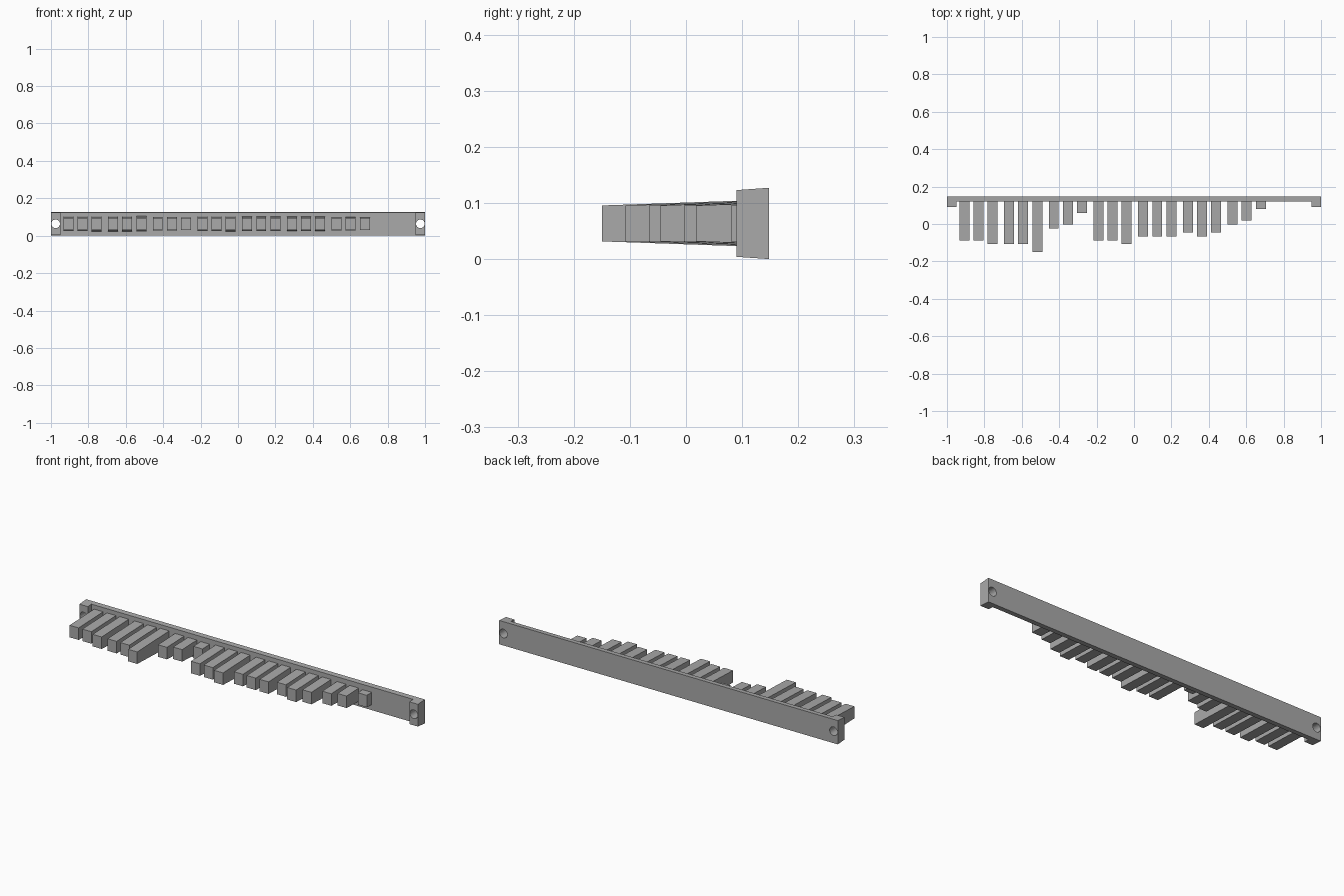
import bpy, bmesh

old = bpy.data.objects.get("Cube")
if old:
    bpy.data.objects.remove(old)

grey = bpy.data.materials.new("plain_grey")
grey.use_nodes = True
COLOUR = (0.4, 0.4, 0.4, 1)
grey.diffuse_color = COLOUR
grey.node_tree.nodes["Principled BSDF"].inputs["Base Color"].default_value = COLOUR

MID = 0.0635                      # height of the centre line
DRAFT = 0.035                     # casting slope on tops and undersides
BACK, PLATE_FRONT, POST_FRONT = 0.148, 0.12, 0.09


def drafted_block(name, x, width, front, back, half_front, half_back):
    """Box whose half height changes from front to back."""
    bm = bmesh.new()
    bmesh.ops.create_cube(bm, size=1)
    for v in bm.verts:
        at_front = v.co.y < 0
        half = half_front if at_front else half_back
        v.co = (x + v.co.x * width, front if at_front else back,
                MID + (half if v.co.z > 0 else -half))
    mesh = bpy.data.meshes.new(name)
    bm.to_mesh(mesh)
    bm.free()
    mesh.materials.append(grey)
    ob = bpy.data.objects.new(name, mesh)
    bpy.context.collection.objects.link(ob)
    return ob


def add_boolean(ob, other, operation):
    mod = ob.modifiers.new(operation.lower(), 'BOOLEAN')
    mod.operation = operation
    mod.solver = 'EXACT'
    mod.object = other


def hide(ob):
    ob.hide_render = True
    ob.hide_viewport = True


# Backing rail, joined to an end post and pierced by a screw hole at each end
def rail_half(y):
    return MID - (BACK - y) * 0.07


rail = drafted_block("rail", 0, 2, PLATE_FRONT, BACK, rail_half(PLATE_FRONT), MID)
for side, label in ((-1, "right"), (1, "left")):
    post = drafted_block(label + "_end_post", side * 0.975, 0.05, POST_FRONT,
                         PLATE_FRONT, rail_half(POST_FRONT), rail_half(PLATE_FRONT))
    bpy.ops.mesh.primitive_cylinder_add(vertices=32, radius=0.023, depth=0.2,
                                        location=(side * 0.975, 0.12, MID),
                                        rotation=(1.5708, 0, 0))
    drill = bpy.context.object
    drill.name = label + "_hole_cutter"
    drill.data.materials.append(grey)
    for part in (rail, post):
        add_boolean(part, drill, 'DIFFERENCE')
    hide(drill)

# Key teeth in groups of three, each a whole number of steps long
STEPS = [9, 9, 10, 10, 10, 12, 6, 5, 2, 9, 9, 10, 8, 8, 8, 7, 8, 7, 5, 4, 1]
for i, steps in enumerate(STEPS):
    group, place = divmod(i, 3)
    tip = 0.101 - 0.0209 * steps
    root = PLATE_FRONT + 0.002
    drafted_block(f"tooth_{i + 1}", -0.907 + group * 0.239 + place * 0.0755, 0.053,
                  tip, root, 0.032, 0.032 + DRAFT * (root - tip))
